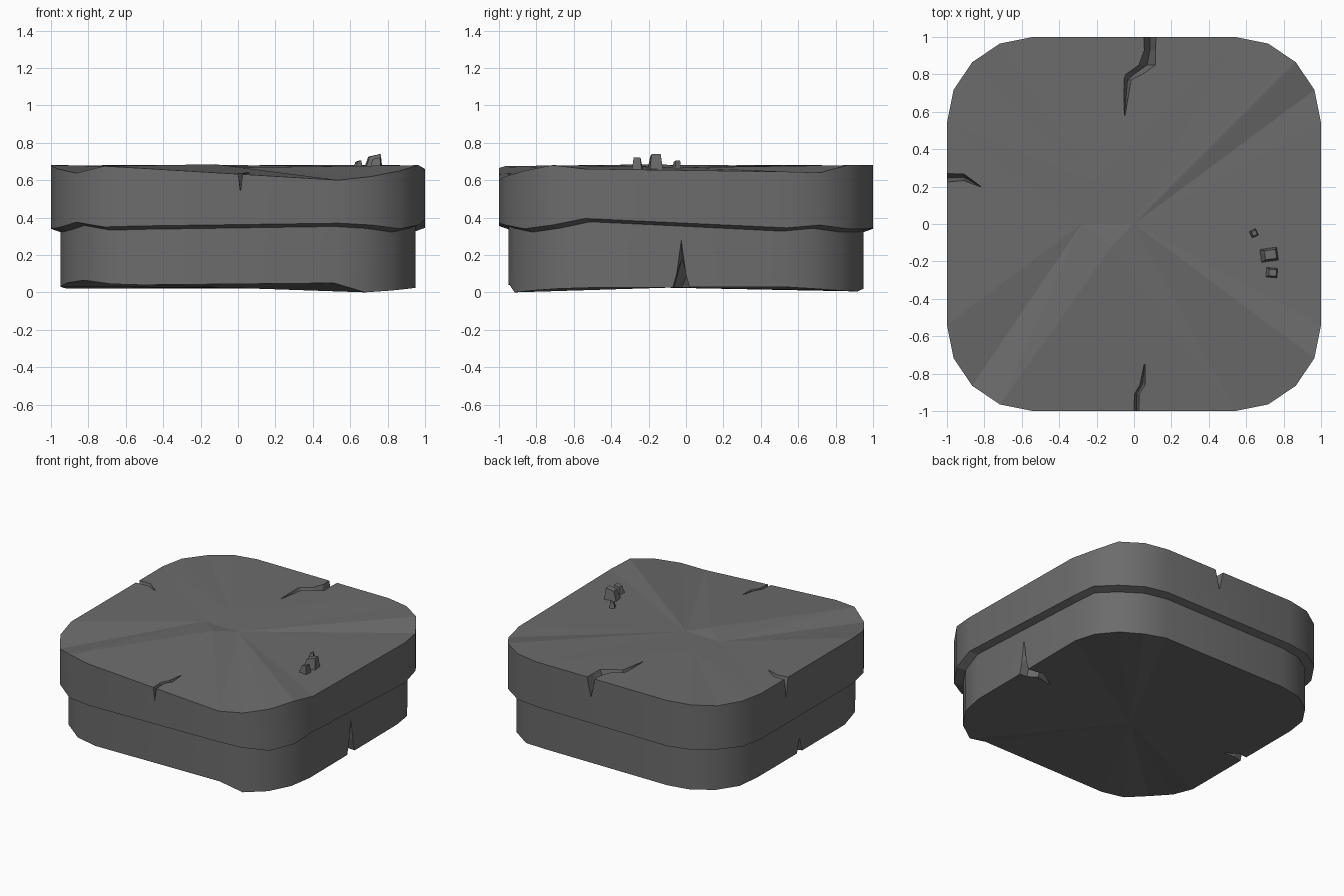
import bpy, bmesh, math
from mathutils import Matrix, Vector

cube = bpy.data.objects.get("Cube")
if cube:
    bpy.data.objects.remove(cube, do_unlink=True)

stone = bpy.data.materials.new("dark_grey_stone")
stone.use_nodes = True
GREY = (0.15, 0.15, 0.15, 1)
stone.diffuse_color = GREY
bsdf = stone.node_tree.nodes["Principled BSDF"]
bsdf.inputs["Base Color"].default_value = GREY
bsdf.inputs["Roughness"].default_value = 0.9


def finish(bm, name):
    bmesh.ops.recalc_face_normals(bm, faces=bm.faces)
    mesh = bpy.data.meshes.new(name)
    bm.to_mesh(mesh)
    bm.free()
    mesh.materials.append(stone)
    obj = bpy.data.objects.new(name, mesh)
    bpy.context.collection.objects.link(obj)
    return obj


def outline(half):
    """Rounded square, five points to a corner, counter-clockwise."""
    r = 0.46 * half
    c = half - r
    pts = []
    for corner in range(4):
        mid = math.radians(45 + 90 * corner)
        cx, cy = math.copysign(c, math.cos(mid)), math.copysign(c, math.sin(mid))
        for i in range(5):
            a = mid + math.radians(22.5 * (i - 2))
            pts.append((cx + r * math.cos(a), cy + r * math.sin(a)))
    return pts


def ring(bm, half, heights):
    return [bm.verts.new((x, y, z)) for (x, y), z in zip(outline(half), heights)]


def bridge(bm, low, high, smooth):
    n = len(low)
    for i in range(n):
        j = (i + 1) % n
        f = bm.faces.new((low[i], low[j], high[j], high[i]))
        f.smooth = smooth


def fan(bm, rim, hubs, order):
    """Facet a cap: every rim point runs to its own hub in the middle."""
    hub = [bm.verts.new(h) for h in hubs]
    n = len(rim)
    for i in range(n):
        j = (i + 1) % n
        a, b = hub[order[i]], hub[order[j]]
        bm.faces.new((rim[i], rim[j], a))
        if a != b:
            bm.faces.new((rim[j], b, a))
    for i in range(1, len(hub) - 1):
        bm.faces.new((hub[0], hub[i], hub[i + 1]))


# Uneven rim heights, corner by corner from back left
top_rim = [.645, .64, .68, .68, .68,  .68, .68, .675, .68, .68,
           .68, .66, .638, .675, .665,  .60, .62, .65, .68, .66]
ledge_rim = [.345, .36, .34, .34, .345,  .34, .345, .35, .34, .34,
             .34, .345, .375, .35, .355,  .37, .36, .34, .36, .395]
foot_rim = [.03, .02, .01, .005, .02,  .02, .02, .02, .02, .03,
            .03, .05, .065, .045, .04,  .05, 0, .01, .02, .025]

# Upper slab
bm = bmesh.new()
inner = ring(bm, 0.93, [z - 0.025 for z in ledge_rim])
ledge = ring(bm, 1.0, ledge_rim)
top = ring(bm, 1.0, top_rim)
bridge(bm, inner, ledge, False)
bridge(bm, ledge, top, True)
fan(bm, inner, [(0, 0, 0.34)], [0] * 20)
hubs = [(-.28, 0, .668), (-.12, -.12, .685), (0, 0, .668), (-.22, .23, .675)]
fan(bm, top, hubs, [2] * 4 + [3] * 5 + [0] * 4 + [1] * 2 + [2] * 5)
upper_slab = finish(bm, "upper_slab")

# Lower slab, its top hidden inside the upper one
bm = bmesh.new()
foot = ring(bm, 0.95, foot_rim)
neck = ring(bm, 0.95, [0.45] * 20)
bridge(bm, foot, neck, True)
fan(bm, foot, [(-.05, -.1, .025)], [0] * 20)
bm.faces.new(neck)
lower_slab = finish(bm, "lower_slab")


def crack(target, edge, inward, z, up, stations):
    """Cut a V-shaped crack; stations are (distance in, sideways, half width, depth)."""
    edge, inward = Vector(edge), Vector(inward)
    side = Vector((abs(inward.y), abs(inward.x), 0))
    bm = bmesh.new()
    sections = []
    for dist, offset, w, depth in stations:
        base = edge + inward * dist + side * offset
        shape = [(-w, 0.08), (-w, 0), (0, -depth), (w, 0), (w, 0.08)]
        sections.append([bm.verts.new(base + side * s + Vector((0, 0, z + up * h)))
                         for s, h in shape])
    for a, b in zip(sections, sections[1:]):
        bridge(bm, a, b, False)
    bm.faces.new(sections[0])
    bm.faces.new(sections[-1])
    bmesh.ops.triangulate(bm, faces=bm.faces)
    cutter = finish(bm, "crack_cutter")
    cutter.hide_render = True
    mod = target.modifiers.new("crack", 'BOOLEAN')
    mod.operation = 'DIFFERENCE'
    mod.solver = 'EXACT'
    mod.object = cutter
    bpy.context.view_layer.objects.active = target
    bpy.ops.object.modifier_apply(modifier=mod.name)
    bpy.data.objects.remove(cutter, do_unlink=True)


# Cracks in the top edge: back, front and right
crack(upper_slab, (0, 1, 0), (0, -1, 0), 0.68, 1,
      [(-.05, .085, .035, .16), (.07, .085, .03, .13), (.15, .07, .045, .1),
       (.2, 0, .045, .08), (.23, -.035, .02, .06), (.42, -.05, .002, .02)])
crack(upper_slab, (0, -1, 0), (0, 1, 0), 0.635, 1,
      [(-.05, .012, .013, .11), (.09, .015, .013, .08),
       (.14, .045, .014, .06), (.25, .057, .002, .01)])
crack(upper_slab, (-1, 0, 0), (1, 0, 0), 0.68, 1,
      [(-.05, .245, .025, .17), (.09, .25, .018, .1), (.18, .2, .002, .02)])

# Cracks in the foot: left and right
crack(lower_slab, (.95, 0, 0), (-1, 0, 0), 0.025, -1,
      [(-.05, -.03, .045, .33), (.06, -.02, .045, .16),
       (.12, .01, .03, .08), (.25, -.05, .002, .02)])
crack(lower_slab, (-.95, 0, 0), (1, 0, 0), 0.03, -1,
      [(-.05, .01, .035, .14), (.07, .03, .025, .07), (.15, 0, .002, .02)])

# Loose pebbles on top
pebbles = [("small_pebble", (.64, -.05, .675), (.04, .04, .05), 25),
           ("large_pebble", (.72, -.165, .685), (.10, .075, .09), 8),
           ("middle_pebble", (.735, -.26, .68), (.065, .055, .07), -5)]
for name, place, size, turn in pebbles:
    bm = bmesh.new()
    bmesh.ops.create_cube(bm, size=1)
    for v in bm.verts:
        if v.co.z > 0:
            v.co.x = v.co.x * 0.6 + 0.1
            v.co.y *= 0.65
            v.co.z += 0.25 * v.co.x
    spin = Matrix.Rotation(math.radians(turn), 4, 'Z')
    bm.transform(Matrix.Translation(place) @ spin @ Matrix.Diagonal((*size, 1)))
    finish(bm, name)
